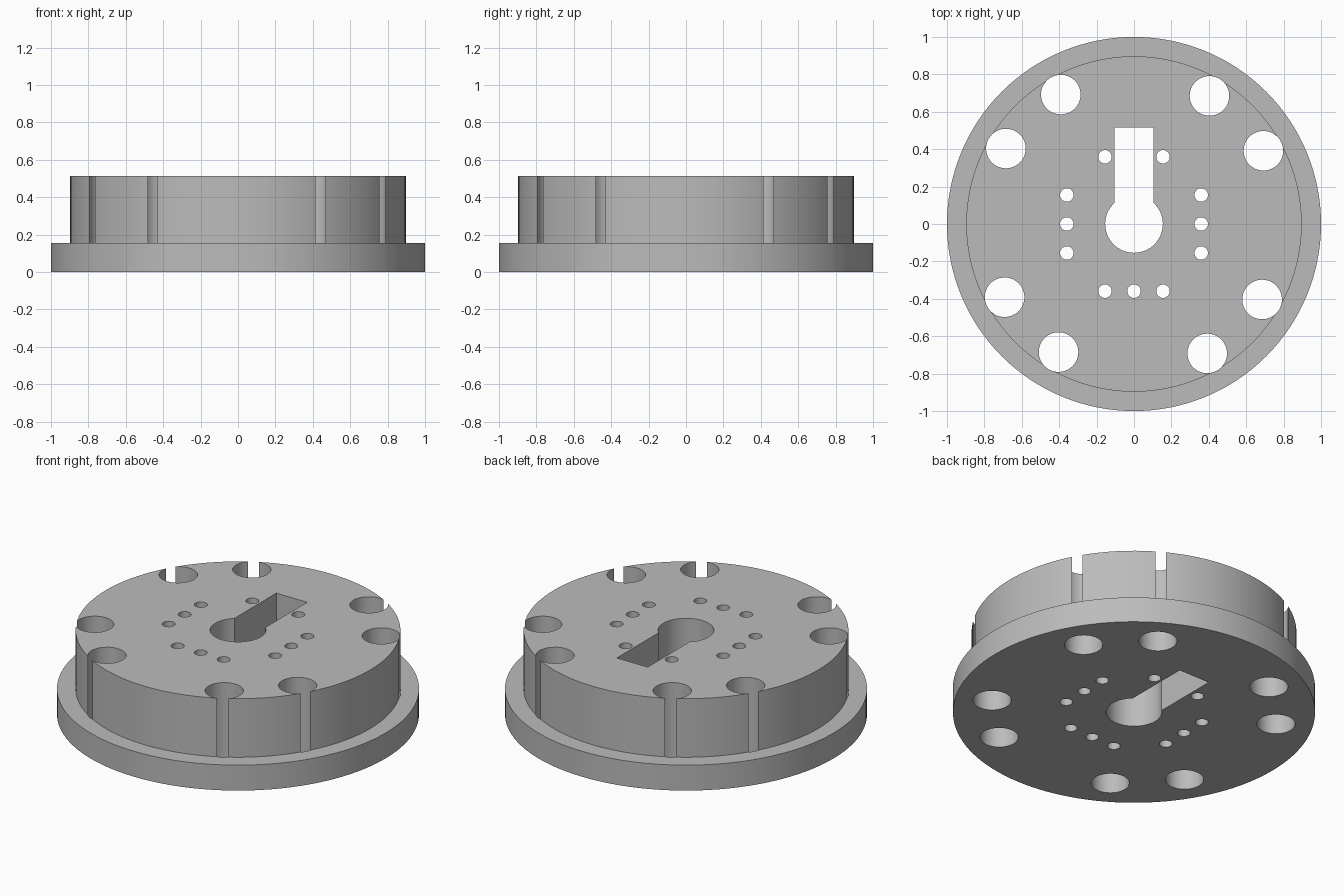
import bpy, bmesh
from math import sin, cos, pi, radians, asin, sqrt

if "Cube" in bpy.data.objects:
    bpy.data.objects.remove(bpy.data.objects["Cube"])

FLANGE_R, FLANGE_H = 1.0, 0.155
HUB_R, TOP = 0.897, 0.512
BORE_R, KEY_HALF, KEY_END = 0.154, 0.104, 0.517

steel = bpy.data.materials.new("grey steel")
steel.use_nodes = True
colour = (0.5, 0.5, 0.5, 1)
steel.diffuse_color = colour
steel.node_tree.nodes["Principled BSDF"].inputs["Base Color"].default_value = colour


def circle(r, n, cx=0, cy=0):
    return [(cx + r * cos(2 * pi * i / n), cy + r * sin(2 * pi * i / n)) for i in range(n)]


def prism(bm, outline, z0, z1):
    """Extrude a closed outline between two heights."""
    face = bm.faces.new([bm.verts.new((x, y, z0)) for x, y in outline])
    top = bmesh.ops.extrude_face_region(bm, geom=[face])["geom"]
    moved = [v for v in top if isinstance(v, bmesh.types.BMVert)]
    bmesh.ops.translate(bm, verts=moved, vec=(0, 0, z1 - z0))


def finish(bm, name):
    bmesh.ops.recalc_face_normals(bm, faces=bm.faces)
    mesh = bpy.data.meshes.new(name)
    bm.to_mesh(mesh)
    bm.free()
    mesh.materials.append(steel)
    obj = bpy.data.objects.new(name, mesh)
    bpy.context.collection.objects.link(obj)
    return obj


# Stepped disc: wide flange below, narrower hub above
bm = bmesh.new()
profile = [(FLANGE_R, 0), (FLANGE_R, FLANGE_H), (HUB_R, FLANGE_H), (HUB_R, TOP)]
rings = [[bm.verts.new((x, y, z)) for x, y in circle(r, 128)] for r, z in profile]
for low, high in zip(rings, rings[1:]):
    for i in range(len(low)):
        j = (i + 1) % len(low)
        bm.faces.new((low[i], low[j], high[j], high[i]))
bm.faces.new(rings[0][::-1])
bm.faces.new(rings[-1])
disc = finish(bm, "flanged_disc")

# Through-hole cutters
bm = bmesh.new()
below, above = -0.1, TOP + 0.1

# Large holes near the rim, breaking through the hub wall
for quarter in range(4):
    for angle in (29.5, 59.5):
        a = radians(angle + 90 * quarter)
        prism(bm, circle(0.1058, 48, 0.795 * cos(a), 0.795 * sin(a)), below, above)

# Small holes on a square pattern, none where the keyway runs
for side in (-1, 1):
    for step in (-1, 0, 1):
        prism(bm, circle(0.036, 32, side * 0.359, step * 0.155), below, above)
    prism(bm, circle(0.036, 32, side * 0.155, 0.359), below, above)
for step in (-1, 0, 1):
    prism(bm, circle(0.036, 32, step * 0.155, -0.359), below, above)

# Central bore with a straight keyway towards the back
start = pi / 2 + asin(KEY_HALF / BORE_R)
sweep = 2 * (pi - asin(KEY_HALF / BORE_R))
keyhole = [(BORE_R * cos(start + sweep * i / 48), BORE_R * sin(start + sweep * i / 48))
           for i in range(49)]
keyhole += [(KEY_HALF, KEY_END), (-KEY_HALF, KEY_END)]
prism(bm, keyhole, below, above)
cutter = finish(bm, "hole_cutter")
cutter.hide_render = True

# Cut the holes, then drop the helper
cut = disc.modifiers.new("holes", "BOOLEAN")
cut.operation = "DIFFERENCE"
cut.solver = "EXACT"
cut.object = cutter
bpy.ops.object.select_all(action="DESELECT")
disc.select_set(True)
bpy.context.view_layer.objects.active = disc
bpy.ops.object.modifier_apply(modifier=cut.name)
bpy.data.objects.remove(cutter)
bpy.ops.object.shade_smooth_by_angle(angle=radians(25))
